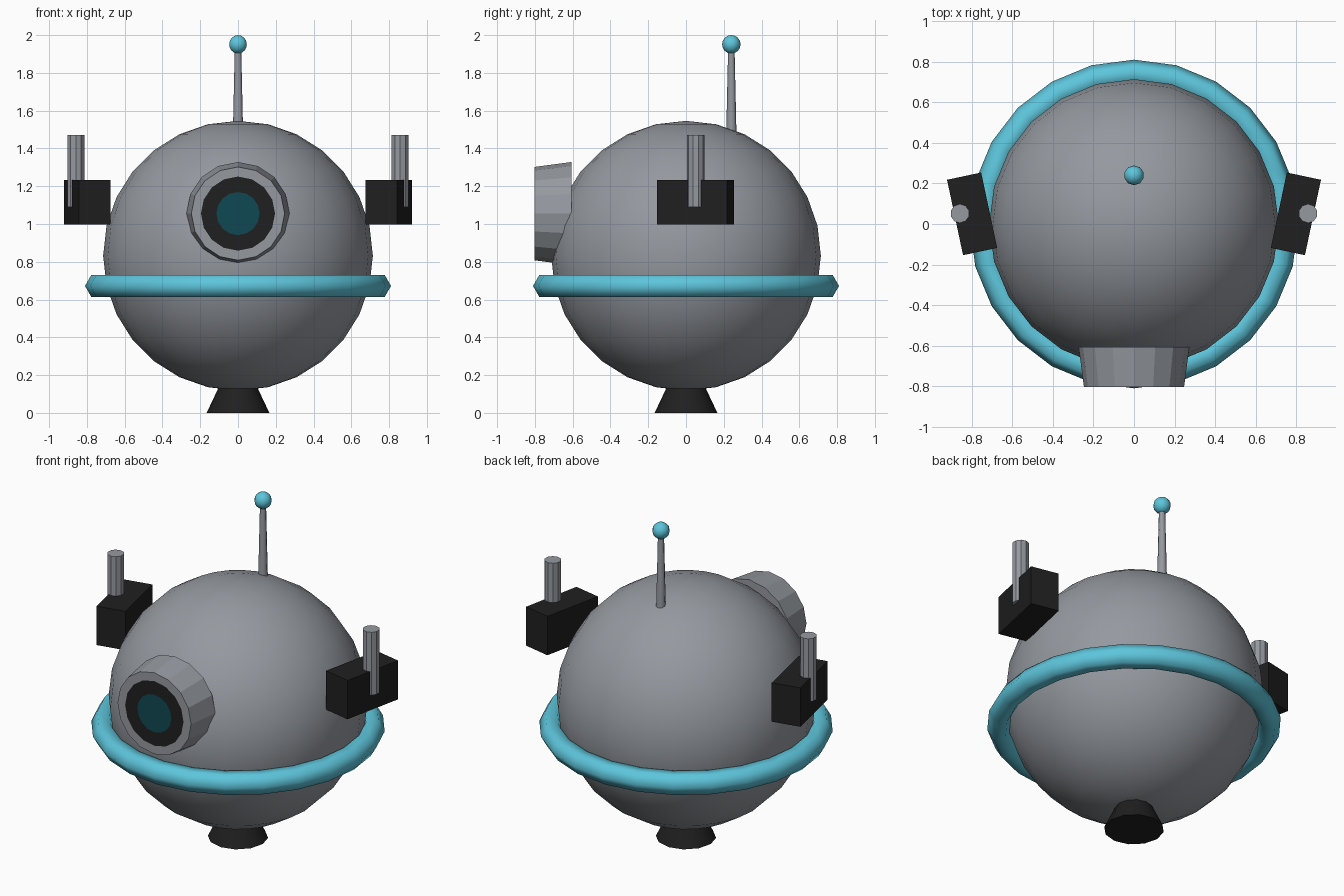
import bpy, bmesh, math
from mathutils import Matrix, Vector

if "Cube" in bpy.data.objects:
    bpy.data.objects.remove(bpy.data.objects["Cube"])


def material(name, rgb):
    m = bpy.data.materials.new(name)
    m.diffuse_color = (*rgb, 1)
    m.use_nodes = True
    m.node_tree.nodes["Principled BSDF"].inputs["Base Color"].default_value = m.diffuse_color
    return m


GREY = material("grey_metal", (0.30, 0.32, 0.35))
BLACK = material("black_rubber", (0.014, 0.014, 0.014))
CYAN = material("cyan_trim", (0.11, 0.56, 0.71))
DARK_TEAL = material("dark_teal_glass", (0.005, 0.065, 0.085))


def finish(name, mat, smooth=None):
    ob = bpy.context.object
    ob.name = name
    ob.data.materials.append(mat)
    if smooth:
        bpy.ops.object.shade_smooth_by_angle(angle=math.radians(smooth))
    return ob


def frustum(name, mat, sides, r1, r2, z1, z2, xy=(0, 0), smooth=None):
    bpy.ops.mesh.primitive_cone_add(vertices=sides, radius1=r1, radius2=r2, depth=z2 - z1,
                                    location=(*xy, (z1 + z2) / 2))
    return finish(name, mat, smooth)


# Round body
bpy.ops.mesh.primitive_uv_sphere_add(segments=24, ring_count=14, radius=0.714, location=(0, 0, 0.832))
finish("body", GREY, 40)

# Ring around the waist
bpy.ops.mesh.primitive_torus_add(major_segments=24, minor_segments=6, major_radius=0.743,
                                 minor_radius=0.067, location=(0, 0, 0.672))
finish("waist_ring", CYAN, 65)

# Foot nozzle
frustum("foot", BLACK, 12, 0.166, 0.10, 0, 0.14, smooth=40)

# Antenna with ball tip
frustum("antenna", GREY, 8, 0.028, 0.017, 1.44, 1.93, (0, 0.24), 50)
bpy.ops.mesh.primitive_uv_sphere_add(segments=10, ring_count=8, radius=0.049, location=(0, 0.24, 1.951))
finish("antenna_ball", CYAN, 50)

# Eye housing: tapered barrel with inset pupil rings on its front
bm = bmesh.new()
bmesh.ops.create_cone(bm, cap_ends=True, segments=16, radius1=0.273, radius2=0.247, depth=0.195)
bmesh.ops.transform(bm, verts=bm.verts, matrix=Matrix.Translation((0, -0.705, 1.055))
                    @ Matrix.Rotation(math.pi / 2, 4, 'X'))
bm.normal_update()
front = min(bm.faces, key=lambda f: f.calc_center_median().y)
bmesh.ops.inset_region(bm, faces=[front], thickness=0.051)
front.material_index = 1
bmesh.ops.inset_region(bm, faces=[front], thickness=0.082)
for f in bm.faces:
    c = f.calc_center_median()
    r = math.hypot(c.x, c.z - 1.055)
    if c.y < -0.80:
        f.material_index = 2 if r < 0.05 else 1 if r < 0.19 else 0
mesh = bpy.data.meshes.new("eye")
bm.to_mesh(mesh)
bm.free()
eye = bpy.data.objects.new("eye", mesh)
bpy.context.collection.objects.link(eye)
for m in (GREY, BLACK, DARK_TEAL):
    mesh.materials.append(m)

# Side pods with upright barrels, mirrored left and right
for side, s in (("right", 1), ("left", -1)):
    bpy.ops.mesh.primitive_cube_add(size=1, location=(s * 0.798, 0.05, 1.115),
                                    rotation=(0, 0, -s * math.radians(12)))
    bpy.context.object.scale = (0.172, 0.38, 0.236)
    finish(side + "_pod", BLACK)
    frustum(side + "_barrel", GREY, 10, 0.047, 0.047, 1.09, 1.472, (s * 0.858, 0.052))
